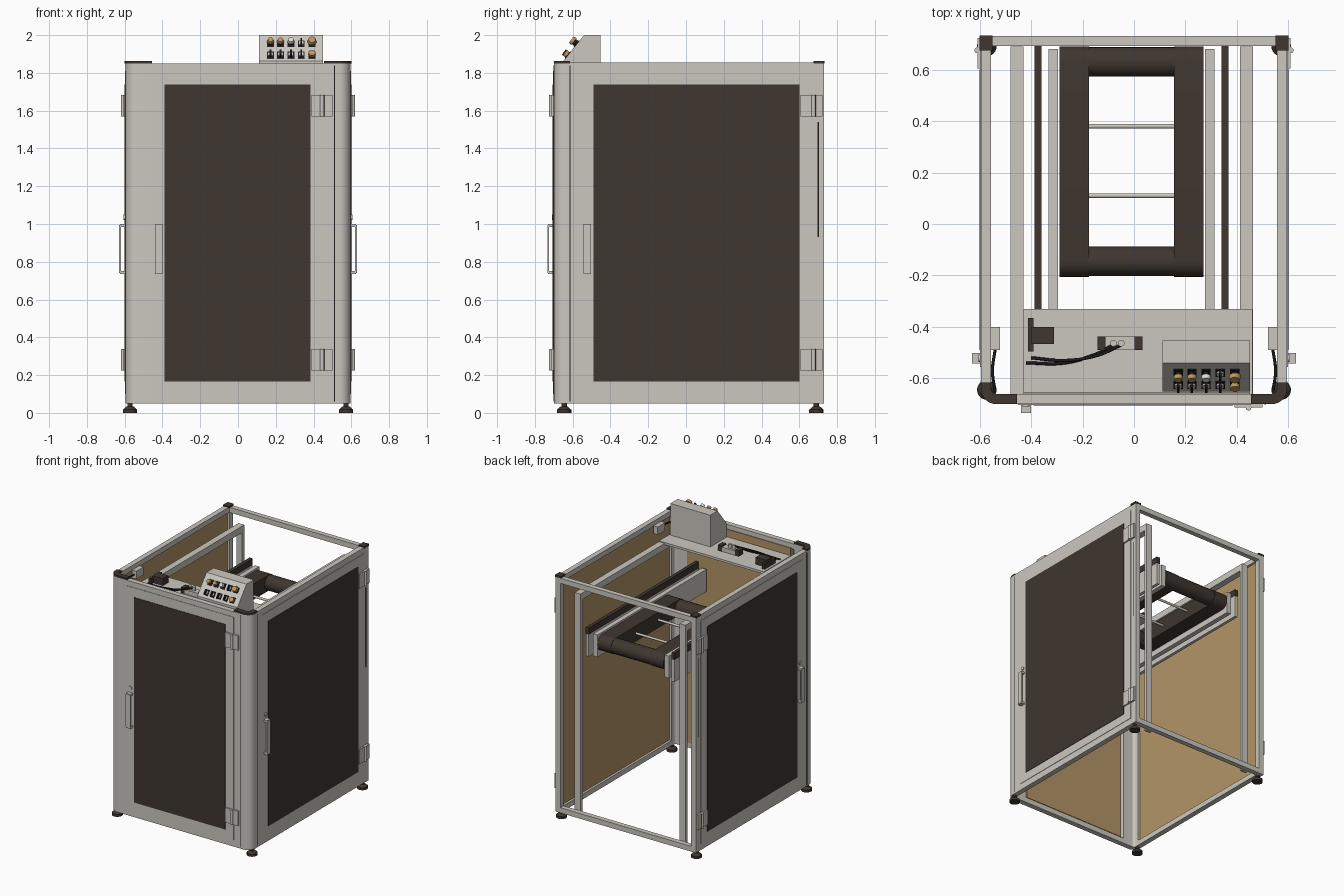
import bpy, bmesh, math
from mathutils import Vector, Matrix

if "Cube" in bpy.data.objects:
    bpy.data.objects.remove(bpy.data.objects["Cube"])

def mat(name, c):
    m = bpy.data.materials.new(name)
    m.diffuse_color = (*c, 1)
    m.use_nodes = True
    m.node_tree.nodes["Principled BSDF"].inputs["Base Color"].default_value = m.diffuse_color
    return m

LIGHT = mat("light_grey_paint", (0.60, 0.575, 0.525))
DARK = mat("dark_smoked_brown", (0.050, 0.037, 0.029))
TAN = mat("tan_inner_pane", (0.45, 0.30, 0.135))
BLACK = mat("black_rubber", (0.012, 0.012, 0.012))
AMBER = mat("amber_button", (0.55, 0.31, 0.11))
WHITE = mat("white_button", (0.75, 0.75, 0.72))

def finish(name, bm, m, smooth=False):
    bmesh.ops.recalc_face_normals(bm, faces=bm.faces[:])
    me = bpy.data.meshes.new(name)
    bm.to_mesh(me)
    bm.free()
    me.materials.append(m)
    ob = bpy.data.objects.new(name, me)
    bpy.context.collection.objects.link(ob)
    if smooth:
        bpy.ops.object.select_all(action='DESELECT')
        ob.select_set(True)
        bpy.context.view_layer.objects.active = ob
        bpy.ops.object.shade_smooth_by_angle(angle=math.radians(35))
    return ob

def box(name, x, y, z, m):
    """Box from (min, max) ranges on each axis."""
    bm = bmesh.new()
    c = [(a + b) / 2 for a, b in (x, y, z)]
    s = [abs(b - a) for a, b in (x, y, z)]
    bmesh.ops.create_cube(bm, size=1, matrix=Matrix.Translation(c) @ Matrix.Diagonal((*s, 1)))
    return finish(name, bm, m)

def rod(name, p, q, r, m, r2=None, seg=24):
    """Cylinder or cone between two points."""
    p, q = Vector(p), Vector(q)
    d = q - p
    bm = bmesh.new()
    bmesh.ops.create_cone(bm, cap_ends=True, segments=seg, radius1=r, radius2=r if r2 is None else r2,
        depth=d.length, matrix=Matrix.Translation((p + q) / 2) @ d.to_track_quat('Z', 'Y').to_matrix().to_4x4())
    return finish(name, bm, m, True)

def prism(name, pts, vec, m, smooth=False):
    """Closed 3D outline swept along a vector."""
    bm = bmesh.new()
    f = bm.faces.new([bm.verts.new(p) for p in pts])
    r = bmesh.ops.extrude_face_region(bm, geom=[f])
    bmesh.ops.translate(bm, vec=vec, verts=[v for v in r['geom'] if isinstance(v, bmesh.types.BMVert)])
    return finish(name, bm, m, smooth)

SIDES = ((-1, "left"), (1, "right"))
def span(s, a, b):
    return (min(s * a, s * b), max(s * a, s * b))

# Outer frame: rounded front corner posts, back posts, beams and feet
for s, n in SIDES:
    arc = [(math.pi / 2 * i / 8) for i in range(9)]
    out = [(0.455, -0.70)] + [(0.535 + 0.06 * math.sin(a), -0.64 - 0.06 * math.cos(a)) for a in arc] + [(0.595, -0.615)]
    inn = [(0.555, -0.615)] + [(0.535 + 0.02 * math.cos(a), -0.64 - 0.02 * math.sin(a)) for a in arc] + [(0.455, -0.66)]
    prof = [(s * x, y) for x, y in out + inn]
    prism(n + "_front_post", [(x, y, 0.05) for x, y in prof], (0, 0, 1.80), LIGHT, True)
    prism(n + "_front_cap", [(x, y, 1.85) for x, y in prof], (0, 0, 0.014), DARK, True)
    box(n + "_back_post", span(s, 0.555, 0.595), (0.69, 0.73), (0.05, 1.85), LIGHT)
    box(n + "_back_cap", span(s, 0.55, 0.60), (0.675, 0.732), (1.85, 1.864), DARK)
    for z in (0.05, 1.815):
        box(n + "_side_beam", span(s, 0.555, 0.595), (-0.62, 0.69), (z, z + 0.04), LIGHT)
    for y in (-0.645, 0.69):
        x = s * 0.572
        rod(n + "_foot_pad", (x, y, 0), (x, y, 0.018), 0.038, DARK)
        rod(n + "_foot_cone", (x, y, 0.018), (x, y, 0.035), 0.036, DARK, 0.018)
        rod(n + "_foot_stem", (x, y, 0.035), (x, y, 0.052), 0.014, DARK)
    # Inner support frame
    xc = 0.455 if s < 0 else 0.437
    box(n + "_inner_post", span(s, xc - 0.025, xc + 0.025), (0.665, 0.69), (0.05, 1.75), LIGHT)
    box(n + "_inner_beam", span(s, xc - 0.025, xc + 0.025), (-0.66, 0.69), (1.70, 1.75), LIGHT)
for z in (0.05, 1.81):
    box("back_beam", (-0.555, 0.555), (0.692, 0.73), (z, z + 0.04), LIGHT)
    box("front_beam", (-0.455, 0.455), (-0.70, -0.66), (z, z + 0.04), LIGHT)

# Three door walls; fbox places boxes by along-wall range, outward range and height
def place(face, u, o):
    if face == "front":
        return u, (-0.70 - o[1], -0.70 - o[0])
    s = 1 if face == "right" else -1
    return span(s, 0.595 + o[0], 0.595 + o[1]), u

def fbox(face, name, u, o, z, m):
    x, y = place(face, u, o)
    return box(face + "_" + name, x, y, z, m)

def point(face, u, o, z):
    x, y = place(face, (u, u), (o, o))
    return (x[0], y[0], z)

WALLS = {  # skin, door, window, inner pane, hinge, hinge pin, handle, gap lines
    "front": ((-0.455, 0.455), (-0.45, 0.455), (-0.39, 0.385), (-0.43, 0.45), (0.39, 0.50), 0.445, -0.42, (0.51,)),
    "right": ((-0.615, 0.73), (-0.555, 0.675), (-0.49, 0.60), (-0.63, 0.69), (0.605, 0.722), 0.675, -0.522, (-0.615, 0.70)),
}
WALLS["left"] = WALLS["right"]
for f, (skin, door, win, pane, hin, pin, han, gaps) in WALLS.items():
    fbox(f, "skin", skin, (-0.014, 0), (0.05, 1.85), LIGHT)
    fbox(f, "door", door, (-0.01, 0.003), (0.10, 1.81), LIGHT)
    fbox(f, "window", win, (-0.01, 0.006), (0.165, 1.738), DARK)
    off = -0.042 if f == "front" else -0.02
    fbox(f, "inner_pane", pane, (off - 0.003, -0.013), (0.09, 1.815), TAN)
    for g in gaps:
        z = (0.93, 1.54) if g == 0.70 else (0.06, 1.84)
        fbox(f, "gap_line", (g - 0.003, g + 0.003), (-0.01, 0.001), z, BLACK)
    for z in (0.225, 1.57):
        fbox(f, "hinge_leaf", hin, (0, 0.014), (z, z + 0.112), LIGHT)
        rod(f + "_hinge_pin", point(f, pin, 0.014, z), point(f, pin, 0.014, z + 0.112), 0.011, LIGHT, seg=16)
        rod(f + "_hinge_slot", point(f, pin + 0.013, 0.0145, z), point(f, pin + 0.013, 0.0145, z + 0.112), 0.0015, BLACK, seg=6)
    # U-shaped handle and lock
    fbox(f, "handle_grip", (han - 0.02, han + 0.02), (0.024, 0.034), (0.74, 0.995), LIGHT)
    for z in (0.735, 0.985):
        fbox(f, "handle_leg", (han - 0.02, han + 0.02), (0, 0.031), (z, z + 0.015), LIGHT)
    rod(f + "_lock", point(f, han, 0, 1.035), point(f, han, 0.01, 1.035), 0.014, LIGHT)

# Conveyor: belts, rollers, cross rods and rails
BZ, BR = 1.40, 0.06
for a, b in ((-0.29, -0.175), (0.155, 0.27)):
    pts = [(a, yc + BR * math.sin(t), BZ + BR * math.cos(t))
           for yc, t0 in ((0.63, 0), (-0.145, math.pi))
           for t in [t0 + math.pi * i / 14 for i in range(15)]]
    prism("conveyor_belt", pts, (b - a, 0, 0), DARK, True)
for y in (0.63, -0.145):
    rod("conveyor_roller", (-0.175, y, BZ), (0.155, y, BZ), 0.057, DARK, seg=32)
for y in (0.11, 0.38):
    rod("cross_rod", (-0.18, y, BZ), (0.16, y, BZ), 0.009, LIGHT, seg=16)
for s, n, d in ((-1, "left", 0.02), (1, "right", 0)):
    box(n + "_conveyor_side", span(s, 0.275 + d, 0.312 + d), (-0.64, 0.68), (1.30, 1.47), LIGHT)
    box(n + "_guide_plate", span(s, 0.342 + d, 0.365 + d), (-0.64, 0.69), (1.29, 1.46), LIGHT)
    box(n + "_guide_rail", span(s, 0.340 + d, 0.367 + d), (-0.64, 0.692), (1.46, 1.51), DARK)

# Mounting plate under the top edge with electrical parts
box("mounting_plate", (-0.43, 0.46), (-0.66, -0.33), (1.74, 1.757), LIGHT)
box("motor_block", (-0.40, -0.31), (-0.467, -0.40), (1.757, 1.81), DARK)
box("motor_bracket", (-0.412, -0.39), (-0.495, -0.365), (1.757, 1.80), DARK)
box("connector_body", (-0.11, 0.002), (-0.49, -0.437), (1.757, 1.79), LIGHT)
for a in (-0.142, 0.002):
    box("connector_end", (a, a + 0.032), (-0.49, -0.437), (1.757, 1.80), DARK)
for x in (-0.08, -0.05):
    rod("connector_knob", (x, -0.463, 1.79), (x, -0.463, 1.82), 0.013, LIGHT)

def cable(name, pts):
    cu = bpy.data.curves.new(name, 'CURVE')
    cu.dimensions, cu.bevel_depth, cu.bevel_resolution = '3D', 0.006, 2
    cu.materials.append(BLACK)
    sp = cu.splines.new('BEZIER')
    sp.bezier_points.add(len(pts) - 1)
    for b, p in zip(sp.bezier_points, pts):
        b.co, b.handle_left_type, b.handle_right_type = p, 'AUTO', 'AUTO'
    bpy.context.collection.objects.link(bpy.data.objects.new(name, cu))

cable("sensor_cable", [(-0.42, -0.54, 1.77), (-0.27, -0.54, 1.77), (-0.16, -0.51, 1.78), (-0.08, -0.47, 1.81)])
cable("sensor_cable_2", [(-0.40, -0.52, 1.77), (-0.27, -0.53, 1.78), (-0.14, -0.51, 1.79), (-0.05, -0.47, 1.81)])
for s, n in SIDES:
    box(n + "_door_switch", span(s, 0.52, 0.555), (-0.49, -0.40), (1.76, 1.82), LIGHT)
    cable(n + "_switch_cable", [(s * 0.54, -0.49, 1.79), (s * 0.55, -0.57, 1.78), (s * 0.54, -0.65, 1.76)])

# Sloped control box
prof = [(-0.65, 1.757), (-0.65, 1.862), (-0.54, 2.0), (-0.452, 2.0), (-0.452, 1.757)]
prism("control_box", [(0.11, y, z) for y, z in prof], (0.34, 0, 0), LIGHT)
base, up = Vector((0, -0.65, 1.862)), Vector((0, 0.11, 0.138))
nrm = Vector((0, -0.138, 0.11)).normalized()
for i, x in enumerate((0.172, 0.225, 0.28, 0.335, 0.392)):
    for row, t in enumerate((0.23, 0.66)):
        p = base + up * t + Vector((x, 0, 0))
        w, h = Vector((0.018, 0, 0)), up.normalized() * 0.022
        prism("button_plate", [p - w - h, p + w - h, p + w + h, p - w + h], nrm * 0.004, BLACK)
        if row and i != 3:
            r = 0.024 if i == 4 else 0.018
            c = WHITE if i == 2 else AMBER
            rod("button_stem", p, p + nrm * 0.02, 0.011, BLACK, seg=16)
            rod("button_head", p + nrm * 0.02, p + nrm * 0.038, r, c, r * 0.8)
        elif i == 4:
            rod("small_button", p, p + nrm * 0.022, 0.018, AMBER)
        else:
            rod("switch_base", p, p + nrm * 0.012, 0.015, LIGHT)
            w, h = Vector((0.005, 0, 0)), up.normalized() * 0.017
            prism("switch_lever", [p - w - h, p + w - h, p + w + h, p - w + h], nrm * 0.028, BLACK)
